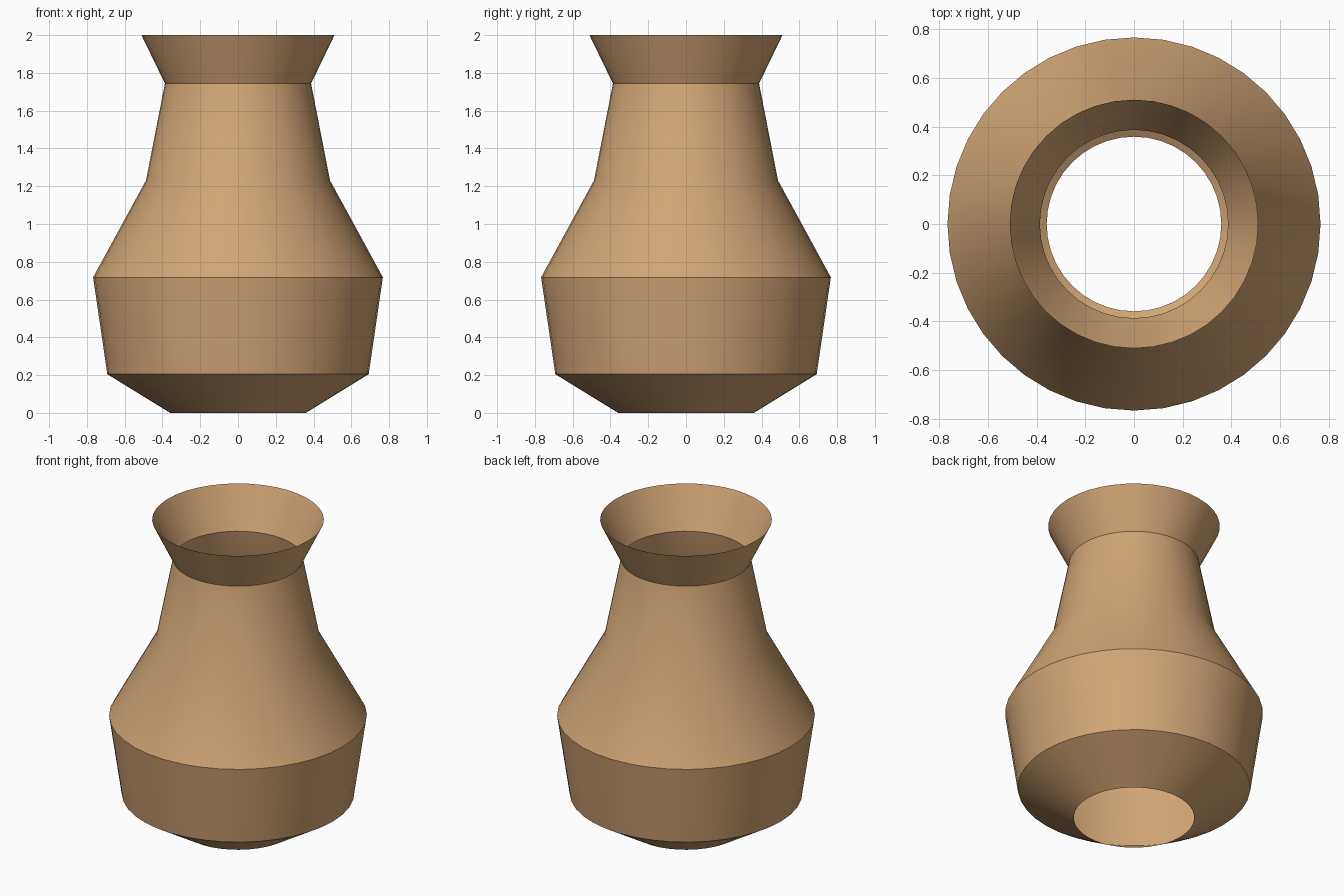
import bpy, bmesh, math

cube = bpy.data.objects.get("Cube")
if cube:
    bpy.data.objects.remove(cube, do_unlink=True)

SEGMENTS = 40
# Outline from the open base to the flared rim: (radius, height)
PROFILE = [(0.359, 0.0), (0.692, 0.205), (0.767, 0.718),
           (0.487, 1.231), (0.387, 1.744), (0.511, 2.0)]

# Tan clay
clay = bpy.data.materials.new("tan_clay")
clay.use_nodes = True
colour = (0.64, 0.376, 0.176, 1.0)
clay.diffuse_color = colour
bsdf = next(n for n in clay.node_tree.nodes if n.type == 'BSDF_PRINCIPLED')
bsdf.inputs["Base Color"].default_value = colour

# Thin vase shell, open at both ends, turned around the z axis
bm = bmesh.new()
verts = [bm.verts.new((r, 0, z)) for r, z in PROFILE]
edges = [bm.edges.new(pair) for pair in zip(verts, verts[1:])]
bmesh.ops.spin(bm, geom=verts + edges, cent=(0, 0, 0), axis=(0, 0, 1),
               angle=math.tau, steps=SEGMENTS, use_duplicate=False)
bmesh.ops.remove_doubles(bm, verts=bm.verts[:], dist=1e-4)

# Face the shell outward
bm.normal_update()
bmesh.ops.recalc_face_normals(bm, faces=bm.faces[:])
widest = max(bm.faces, key=lambda f: f.calc_center_median().xy.length)
if widest.normal.xy.dot(widest.calc_center_median().xy) < 0:
    bmesh.ops.reverse_faces(bm, faces=bm.faces[:])

mesh = bpy.data.meshes.new("vase_body")
bm.to_mesh(mesh)
bm.free()
mesh.materials.append(clay)
vase = bpy.data.objects.new("vase_body", mesh)
bpy.context.collection.objects.link(vase)

# Smooth around the body, with crisp base, shoulder and neck edges
bpy.ops.object.select_all(action='DESELECT')
vase.select_set(True)
bpy.context.view_layer.objects.active = vase
bpy.ops.object.shade_smooth_by_angle(angle=math.radians(30))
